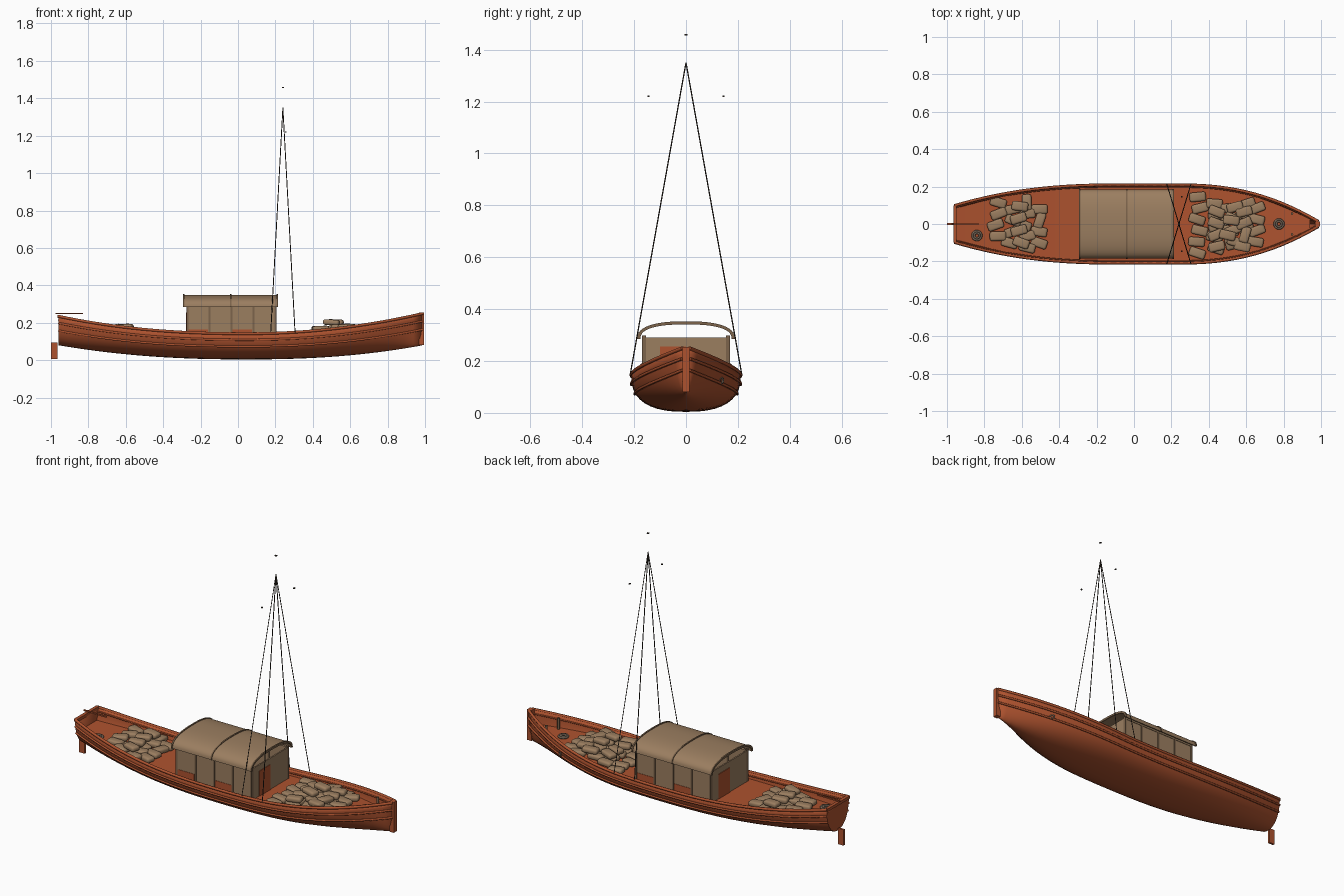
import bpy, bmesh, math, random
from mathutils import Vector, Matrix

random.seed(4)
if "Cube" in bpy.data.objects:
    bpy.data.objects.remove(bpy.data.objects["Cube"])


def material(name, color):
    m = bpy.data.materials.new(name)
    m.use_nodes = True
    rgba = (*color, 1)
    m.diffuse_color = rgba
    m.node_tree.nodes["Principled BSDF"].inputs["Base Color"].default_value = rgba
    return m


WOOD = material("red_wood", (0.42, 0.085, 0.028))
TAN = material("tan_canvas", (0.33, 0.21, 0.118))
TIMBER = material("brown_timber", (0.2, 0.125, 0.07))
IRON = material("dull_iron", (0.19, 0.14, 0.1))
ROPE = material("dark_rope", (0.04, 0.03, 0.022))


def add(name, data, mat):
    ob = bpy.data.objects.new(name, data)
    bpy.context.collection.objects.link(ob)
    if not data.materials:
        data.materials.append(mat)
    return ob


def mesh(name, verts, faces, mat):
    me = bpy.data.meshes.new(name)
    me.from_pydata(verts, [], faces)
    return add(name, me, mat)


def box(name, lo, hi, mat):
    lo, hi = Vector(lo), Vector(hi)
    bm = bmesh.new()
    bmesh.ops.create_cube(bm, size=1)
    bmesh.ops.scale(bm, vec=hi - lo, verts=bm.verts)
    bmesh.ops.translate(bm, vec=(lo + hi) / 2, verts=bm.verts)
    me = bpy.data.meshes.new(name)
    bm.to_mesh(me)
    bm.free()
    return add(name, me, mat)


def tube(name, pts, radius, mat, cyclic=False, sides=0):
    cu = bpy.data.curves.new(name, "CURVE")
    cu.dimensions = "3D"
    cu.bevel_depth = radius
    cu.bevel_resolution = sides
    cu.use_fill_caps = True
    sp = cu.splines.new("POLY")
    sp.points.add(len(pts) - 1)
    for p, co in zip(sp.points, pts):
        p.co = (*co, 1)
    sp.use_cyclic_u = cyclic
    return add(name, cu, mat)


# Hull lines: rail height, keel height, half width and section fullness
STERN, BOW = -0.96, 0.985


def rise(x):
    return max(0, x - 0.05) / 0.94 if x > 0.05 else (0.05 - x) / 1.01


def sheer(x):
    return 0.142 + (0.108 * rise(x) ** 2 if x > 0.05 else 0.093 * rise(x) ** 2.3)


def keel(x):
    return 0.004 + 0.076 * rise(x) ** 2.3


def half_width(x):
    if x > 0.25:
        return 0.211 - 0.199 * ((x - 0.25) / 0.74) ** 2.25
    return 0.211 - 0.111 * (max(0, -0.1 - x) / 0.86) ** 2.3


def fullness(x):
    return 2.5 - (0.7 * rise(x) ** 2 if x > 0.05 else 0.3 * rise(x) ** 2)


def deck_z(x):
    return 0.11 + 0.6 * (sheer(x) - 0.142)


def side_y(x, z):
    n = fullness(x)
    c = 1 - (z - keel(x)) / (sheer(x) - keel(x))
    return half_width(x) * (1 - max(0, c) ** n) ** (1 / n)


STATIONS = [STERN + (BOW - STERN) * i / 40 for i in range(41)]

# Planked hull shell with flat transom
N = 10
verts, faces = [], []
for x in STATIONS:
    e = 2 / fullness(x)
    for j in range(-N, N + 1):
        t = abs(j) / N * math.pi / 2
        y = math.copysign(half_width(x) * math.sin(t) ** e, j)
        z = keel(x) + (sheer(x) - keel(x)) * (1 - max(0, math.cos(t)) ** e)
        verts.append((x, y, z))
W = 2 * N + 1
for i in range(len(STATIONS) - 1):
    for j in range(W - 1):
        a = i * W + j
        faces.append((a, a + 1, a + W + 1, a + W))
faces.append(tuple(reversed(range(W))))
hull = mesh("hull", verts, faces, WOOD)
shell = hull.modifiers.new("thickness", "SOLIDIFY")
shell.thickness = 0.01
shell.offset = -1

# Deck
verts, faces = [], []
for x in STATIONS[:-1]:
    z = deck_z(x)
    y = max(0.002, side_y(x, z) - 0.004)
    verts += [(x + 0.004, -y, z), (x + 0.004, y, z)]
for i in range(0, len(verts) - 2, 2):
    faces.append((i, i + 2, i + 3, i + 1))
mesh("deck", verts, faces, WOOD)

# Cap rails, rubbing strakes and stringers on both sides
for side, label in ((1, "left"), (-1, "right")):
    for part, f, out, r in (("cap_rail", 1, -0.002, 0.008), ("upper_strake", 0.76, 0.002, 0.006),
                            ("lower_strake", 0.5, 0.002, 0.006), ("inner_stringer", 0.88, -0.012, 0.004)):
        pts = []
        for x in STATIONS:
            z = keel(x) + f * (sheer(x) - keel(x))
            pts.append((x, side * max(0.002, side_y(x, z) + out), z))
        tube(f"{label}_{part}", pts, r, WOOD, sides=1)
z = sheer(STERN)
box("transom_rail", (STERN - 0.006, -0.1, z - 0.01), (STERN + 0.012, 0.1, z + 0.006), WOOD)
box("stem_post", (0.968, -0.014, 0.08), (0.995, 0.014, 0.254), WOOD)

# Steering gear
box("rudder", (-1, -0.006, 0.005), (-0.966, 0.006, 0.095), WOOD)
box("tiller", (-0.975, -0.004, 0.246), (-0.83, 0.004, 0.253), WOOD)

# Cabin walls, open under the roof
X0, X1, Y, Z0, Z1 = -0.27, 0.2, 0.162, 0.106, 0.29
for s, label in ((1, "left"), (-1, "right")):
    box(f"{label}_cabin_wall", (X0, s * Y - 0.004, Z0), (X1, s * Y + 0.004, Z1), TAN)
    box(f"{label}_wall_plate", (X0, s * Y - 0.007, Z1 - 0.008), (X1, s * Y + 0.007, Z1 + 0.004), TAN)
    for k in range(5):
        x = X0 + (X1 - X0) * k / 4
        box(f"{label}_cabin_post_{k}", (x - 0.005, s * Y - 0.008, Z0), (x + 0.005, s * Y + 0.008, Z1 + 0.008), TIMBER)
    for k in ((0, 2) if s < 0 else (1, 3)):
        x = X0 + (X1 - X0) * k / 4
        ys = sorted((s * (Y + 0.004), s * (Y + 0.006)))
        box(f"{label}_low_panel_{k}", (x + 0.006, ys[0], Z0), (x + 0.11, ys[1], 0.165), WOOD)
for x, label, s in ((X1, "fore", 1), (X0, "aft", -1)):
    box(f"{label}_cabin_wall", (x - 0.004, -Y, Z0), (x + 0.004, Y, Z1), TAN)
    xs = sorted((x + s * 0.004, x + s * 0.007))
    y0 = -0.1 if s > 0 else 0
    box(f"{label}_door", (xs[0], y0, Z0), (xs[1], y0 + 0.1, 0.255), WOOD)


# Arched roof and its hoops
def arch(name, x0, x1, lift, thick, mat):
    verts, faces = [], []
    count = 24
    for k in range(count + 1):
        a = math.pi * k / count
        c, s = math.cos(a), math.sin(a)
        cy, cz = math.copysign(abs(c) ** 0.8, c), abs(s) ** 0.8
        for x, d in ((x0, lift), (x1, lift), (x1, lift - thick), (x0, lift - thick)):
            verts.append((x, (0.184 + d) * cy, 0.285 + (0.064 + d) * cz))
    for k in range(count):
        for q in range(4):
            a, b = 4 * k + q, 4 * k + (q + 1) % 4
            faces.append((a, a + 4, b + 4, b))
    end = 4 * count
    faces += [(0, 1, 2, 3), (end + 3, end + 2, end + 1, end)]
    return mesh(name, verts, faces, mat)


arch("cabin_roof", -0.29, 0.212, 0, 0.006, TAN)
for k, x in enumerate((-0.289, -0.04, 0.211)):
    arch(f"roof_hoop_{k}", x - 0.004, x + 0.004, 0.004, 0.012, TIMBER)

# Rigging stays, masthead and spreader tips
for s, label in ((1, "left"), (-1, "right")):
    for x, end in ((0.175, "aft"), (0.305, "fore")):
        tube(f"{label}_{end}_stay", [(0.24, 0, 1.35), (x, s * 0.215, 0.148)], 0.0025, ROPE)
    box(f"{label}_spreader_tip", (0.25, s * 0.145 - 0.004, 1.217), (0.258, s * 0.145 + 0.004, 1.223), ROPE)
box("masthead_cap", (0.235, -0.005, 1.455), (0.245, 0.005, 1.46), ROPE)

# Cargo sacks: one soft pillow mesh shared by every pile
bm = bmesh.new()
bmesh.ops.create_cube(bm, size=1)
bmesh.ops.scale(bm, vec=(0.088, 0.05, 0.034), verts=bm.verts)
bmesh.ops.bevel(bm, geom=bm.edges[:], offset=0.012, segments=3, profile=0.5, affect="EDGES")
for v in bm.verts:
    v.co.z *= 1 - 0.25 * (v.co.x / 0.044) ** 2
sack_mesh = bpy.data.meshes.new("sack")
bm.to_mesh(sack_mesh)
bm.free()
sack_mesh.materials.append(TAN)


def sack_layer(label, xs, y_max, step, level):
    for i, x in enumerate(xs):
        y = -y_max + (i % 2) * step * 0.4
        while y <= y_max:
            px = x + random.uniform(-0.012, 0.012)
            if abs(y) < side_y(px + 0.03, deck_z(px)) - 0.035:
                ob = add(f"{label}_sack_{level}", sack_mesh, TAN)
                turn = random.uniform(-0.4, 0.4) + (math.pi / 2 if random.random() < 0.12 else 0)
                ob.matrix_world = (Matrix.Translation((px, y, deck_z(px) + 0.017 + 0.03 * level))
                                   @ Matrix.Rotation(turn, 4, "Z")
                                   @ Matrix.Rotation(random.uniform(-0.08, 0.08), 4, "Y"))
            y += step


sack_layer("bow", (0.345, 0.43, 0.515, 0.6, 0.66), 0.155, 0.06, 0)
sack_layer("bow", (0.45, 0.53, 0.585), 0.12, 0.062, 1)
sack_layer("bow", (0.51,), 0.06, 0.08, 2)
sack_layer("stern", (-0.735, -0.655, -0.58, -0.515), 0.125, 0.06, 0)
sack_layer("stern", (-0.61,), 0.1, 0.065, 1)

# Deck fittings: coiled rings, bollards and the hawse ring
for label, x, y in (("bow", 0.775, 0), ("stern", -0.84, -0.062)):
    for k, r in enumerate((0.024, 0.014)):
        ring = [(x + r * math.cos(a * math.pi / 10), y + r * math.sin(a * math.pi / 10), deck_z(x) + 0.006 + 0.004 * k)
                for a in range(20)]
        tube(f"{label}_coil_{k}", ring, 0.006, IRON, True, 1)
for s, label in ((1, "left"), (-1, "right")):
    tube(f"{label}_bollard", [(0.845, s * 0.055, 0.155), (0.845, s * 0.055, 0.218)], 0.007, TIMBER, sides=2)
hy = side_y(0.7, 0.125)
ring = [(0.7 + 0.01 * math.cos(a * math.pi / 6), hy + 0.002 - 0.007 * math.cos(a * math.pi / 6),
         0.125 + 0.01 * math.sin(a * math.pi / 6)) for a in range(12)]
tube("hawse_ring", ring, 0.004, IRON, True, 1)

# Smooth the rounded parts, keep crisp edges
bpy.ops.object.select_all(action="DESELECT")
for ob in bpy.context.collection.objects:
    if ob.name.startswith(("hull", "cabin_roof", "roof_hoop", "bow_sack", "stern_sack")):
        ob.select_set(True)
        bpy.context.view_layer.objects.active = ob
bpy.ops.object.shade_smooth_by_angle(angle=math.radians(35))
